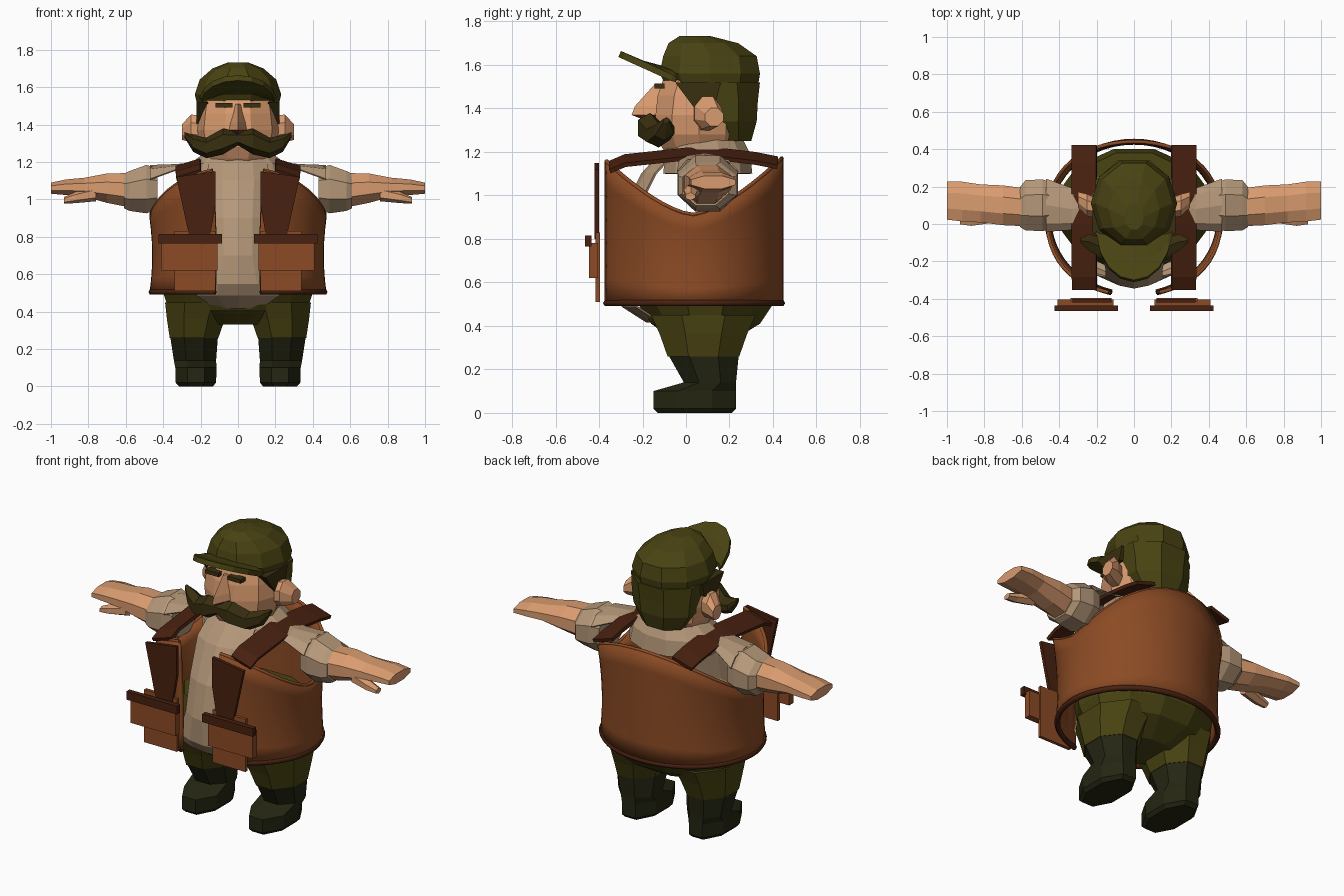
import bpy, bmesh
from math import sin, cos, pi, radians
from mathutils import Vector

if "Cube" in bpy.data.objects:
    bpy.data.objects.remove(bpy.data.objects["Cube"])


def material(name, rgb):
    m = bpy.data.materials.new(name)
    m.use_nodes = True
    m.diffuse_color = (*rgb, 1)
    m.node_tree.nodes["Principled BSDF"].inputs["Base Color"].default_value = (*rgb, 1)
    return m


SKIN = material("skin", (0.70, 0.33, 0.16))
SHIRT = material("beige shirt", (0.46, 0.31, 0.19))
OLIVE = material("olive cloth", (0.066, 0.056, 0.006))
HAIR = material("dark olive hair", (0.04, 0.028, 0.005))
BOOT = material("boot black green", (0.018, 0.019, 0.006))
LEATHER = material("vest leather", (0.26, 0.07, 0.018))
TRIM = material("dark leather trim", (0.065, 0.015, 0.005))
RED = material("nostril brown", (0.2, 0.04, 0.02))


def add_solid(ob, thick):
    mod = ob.modifiers.new("thickness", "SOLIDIFY")
    mod.thickness = thick
    mod.offset = 0


def loft(name, rings, mat, closed=True, thick=0, side=1):
    """Skin a list of equal-length point rings; closed rings get end caps."""
    bm = bmesh.new()
    rows = [[bm.verts.new((side * p[0], p[1], p[2])) for p in r] for r in rings]
    n = len(rows[0])
    for a, b in zip(rows, rows[1:]):
        for i in range(n if closed else n - 1):
            j = (i + 1) % n
            bm.faces.new((a[i], a[j], b[j], b[i]))
    if closed and not thick:
        bm.faces.new(rows[0])
        bm.faces.new(rows[-1])
    bmesh.ops.recalc_face_normals(bm, faces=bm.faces)
    me = bpy.data.meshes.new(name)
    bm.to_mesh(me)
    bm.free()
    me.materials.append(mat)
    ob = bpy.data.objects.new(name, me)
    bpy.context.collection.objects.link(ob)
    if thick:
        add_solid(ob, thick)
    return ob


def level(z, cx, cy, rx, ry, n=8):
    """Horizontal polygon with a flat side to the front."""
    k = 1 / cos(pi / n)
    angles = [2 * pi * (i + 0.5) / n for i in range(n)]
    return [(cx + rx * k * sin(a), cy - ry * k * cos(a), z) for a in angles]


def upright(x, cy, cz, ry, rz, n=8, arc=None):
    """Polygon across the x axis, or only an upper arc of it."""
    lo, hi = arc or (22.5, 337.5)
    angles = [radians(lo + (hi - lo) * i / (n - 1)) for i in range(n)]
    return [(x, cy + ry * cos(a), cz + rz * sin(a)) for a in angles]


def box(name, x, y, z, mat, side=1):
    rings = [[(x[0], y[0], h), (x[1], y[0], h), (x[1], y[1], h), (x[0], y[1], h)] for h in z]
    return loft(name, rings, mat, side=side)


def smooth(ob):
    bpy.ops.object.select_all(action="DESELECT")
    ob.select_set(True)
    bpy.context.view_layer.objects.active = ob
    bpy.ops.object.shade_smooth_by_angle(angle=radians(35))


# Trousers and shirt
loft("trouser_hips", [level(z, 0, cy, rx, ry, 12) for z, cy, rx, ry in (
    (0.33, 0.08, 0.18, 0.13), (0.41, 0.09, 0.37, 0.25), (0.5, 0.09, 0.40, 0.31),
    (0.6, 0.08, 0.41, 0.32), (0.72, 0.08, 0.36, 0.30))], OLIVE)
strip = []
for z, y, w in ((1.22, -0.09, 0.15), (1.1, -0.2, 0.17), (0.9, -0.3, 0.15),
                (0.7, -0.34, 0.15), (0.55, -0.33, 0.2), (0.49, -0.29, 0.22), (0.42, -0.18, 0.12)):
    strip.append([(w * t, y + 0.06 * t * t, z) for t in (-1, -0.5, 0, 0.5, 1)])
loft("shirt_front", strip, SHIRT, closed=False, thick=0.01)
loft("shirt_yoke", [level(z, 0, 0.1, rx, ry, 12) for z, rx, ry in (
    (1.25, 0.17, 0.16), (1.19, 0.25, 0.19), (1.1, 0.27, 0.2))], SHIRT, thick=0.01)

# Head
loft("head", [level(z, 0, cy, rx, ry, 10) for z, cy, rx, ry in (
    (1.17, 0.08, 0.17, 0.15), (1.22, 0.06, 0.17, 0.17), (1.28, 0.06, 0.20, 0.20),
    (1.37, 0.06, 0.215, 0.20), (1.46, 0.07, 0.205, 0.20), (1.55, 0.09, 0.19, 0.19))], SKIN)
nose = loft("nose", [[(-w, -0.11, z), (0, tip, z), (w, -0.11, z)] for z, w, tip in (
    (1.33, 0.03, -0.15), (1.37, 0.06, -0.25), (1.41, 0.05, -0.235), (1.51, 0.015, -0.145))], SKIN)
nose.data.materials.append(RED)
for f in nose.data.polygons:
    f.material_index = int(f.normal.z < -0.5)
loft("back_hair", [level(z, 0, cy, rx, ry) for z, cy, rx, ry in (
    (1.25, 0.2, 0.13, 0.10), (1.34, 0.18, 0.185, 0.145), (1.43, 0.18, 0.195, 0.15),
    (1.52, 0.16, 0.205, 0.18))], OLIVE)

# Cap with curved peak
loft("cap_crown", [level(z, 0, cy, rx, ry, 10) for z, cy, rx, ry in (
    (1.5, 0.12, 0.205, 0.21), (1.56, 0.11, 0.22, 0.23), (1.64, 0.11, 0.195, 0.215),
    (1.70, 0.08, 0.13, 0.16), (1.733, 0.04, 0.05, 0.07))], OLIVE)
arc = [radians(-85 + 170 * i / 8) for i in range(9)]
loft("cap_peak", [[(0.2 * sin(a), -0.04 - d * cos(a), 1.53 + h * cos(a)) for a in arc]
                  for d, h in ((0.03, 0.04), (0.16, 0.075), (0.265, 0.12))],
     OLIVE, closed=False, thick=0.03)

# Vest shell, open at the front, with dipping armholes
FRONT, SEG = radians(15), 48
sweep = [FRONT + (2 * pi - 2 * FRONT) * i / SEG for i in range(SEG + 1)]


def vest_point(a, t):
    y = 0.03 - 0.41 * cos(a)
    rim = 0.91 + 0.26 * abs(cos(a)) ** 1.5
    z = 0.505 + t * (rim - 0.505)
    rx = 0.45 + 0.35 * (z - 0.7) ** 2
    return (rx * sin(a), y, z)


vest = loft("vest_shell", [[vest_point(a, t / 6) for a in sweep] for t in range(7)],
            LEATHER, closed=False, thick=0.018)
smooth(vest)
for label, t, r in (("vest_hem", 0, 0.016), ("vest_rim_piping", 1, 0.01)):
    cu = bpy.data.curves.new(label, "CURVE")
    cu.dimensions = "3D"
    cu.bevel_depth = r
    cu.bevel_resolution = 1
    cu.use_fill_caps = True
    sp = cu.splines.new("POLY")
    sp.points.add(SEG)
    for p, a in zip(sp.points, sweep):
        p.co = (*vest_point(a, t), 1)
    cu.materials.append(TRIM if t == 0 else LEATHER)
    bpy.context.collection.objects.link(bpy.data.objects.new(label, cu))

# Paired parts
for s, tag in ((1, "left_"), (-1, "right_")):
    # Legs and boots
    loft(tag + "trouser_leg", [level(z, cx, 0.08, rx, ry) for z, cx, rx, ry in (
        (0.26, 0.235, 0.13, 0.165), (0.36, 0.225, 0.155, 0.2), (0.45, 0.21, 0.18, 0.24))],
        OLIVE, side=s)
    loft(tag + "boot", [level(z, cx, cy, rx, ry) for z, cx, cy, rx, ry in (
        (0, 0.225, 0.04, 0.09, 0.17), (0.02, 0.225, 0.04, 0.108, 0.19),
        (0.1, 0.225, 0.04, 0.11, 0.19), (0.14, 0.23, 0.11, 0.113, 0.12),
        (0.27, 0.235, 0.08, 0.128, 0.163))], BOOT, side=s)

    # Arms
    loft(tag + "shoulder", [upright(*r, n=5, arc=(5, 175)) for r in (
        (0.17, 0.1, 1.17, 0.12, 0.03), (0.33, 0.08, 1.155, 0.11, 0.03),
        (0.47, 0.1, 1.1, 0.14, 0.08))], SHIRT, closed=False, thick=0.008, side=s)
    loft(tag + "sleeve", [upright(*r) for r in (
        (0.43, 0.1, 1.055, 0.13, 0.12), (0.49, 0.1, 1.055, 0.15, 0.14),
        (0.58, 0.1, 1.045, 0.145, 0.115), (0.61, 0.09, 1.045, 0.115, 0.1))], SHIRT, side=s)
    loft(tag + "forearm_and_hand", [upright(*r) for r in (
        (0.59, 0.09, 1.05, 0.11, 0.098), (0.7, 0.1, 1.06, 0.115, 0.085),
        (0.82, 0.11, 1.065, 0.11, 0.055), (0.92, 0.12, 1.065, 0.115, 0.045),
        (1.0, 0.125, 1.06, 0.11, 0.032))], SKIN, side=s)
    loft(tag + "thumb", [upright(*r, n=6) for r in (
        (0.76, 0.04, 1.03, 0.04, 0.04), (0.87, 0.02, 1.01, 0.035, 0.03),
        (0.93, 0.02, 0.995, 0.025, 0.018))], SKIN, side=s)

    # Face details
    loft(tag + "ear", [upright(*r) for r in (
        (0.18, 0.08, 1.37, 0.05, 0.08), (0.25, 0.1, 1.38, 0.065, 0.08),
        (0.30, 0.13, 1.36, 0.045, 0.045))], SKIN, side=s)
    loft(tag + "sideburn", [[(x, -0.05, 1.52), (x, 0.16, 1.52), (x, 0.14, 1.44), (x, 0.04, 1.40)]
                            for x in (0.16, 0.222)], HAIR, side=s)
    loft(tag + "moustache", [upright(*r, n=6) for r in (
        (0, -0.17, 1.325, 0.05, 0.035), (0.08, -0.17, 1.31, 0.06, 0.07),
        (0.17, -0.13, 1.275, 0.06, 0.055), (0.24, -0.1, 1.3, 0.05, 0.045),
        (0.285, -0.09, 1.345, 0.015, 0.015))], HAIR, side=s)
    box(tag + "eyebrow", (0.03, 0.12), (-0.145, -0.1), (1.492, 1.515), HAIR, s)

    # Vest front: panel, lapel, pocket and flap
    box(tag + "front_panel", (0.12, 0.34), (-0.415, -0.395), (0.51, 0.83), LEATHER, s)
    outline = [(0.12, 1.15), (0.33, 1.12), (0.26, 0.8), (0.15, 0.8), (0.12, 0.97)]
    loft(tag + "lapel", [[(x, y, z) for x, z in outline] for y in (-0.42, -0.4)], TRIM, side=s)
    box(tag + "pocket", (0.11, 0.41), (-0.445, -0.405), (0.62, 0.78), LEATHER, s)
    box(tag + "pocket_flap", (0.085, 0.425), (-0.465, -0.435), (0.765, 0.815), TRIM, s)

    # Shoulder strap, higher on its inner edge
    loft(tag + "strap", [[(0.2, y, z + 0.02), (0.33, y, z - 0.02)] for y, z in (
        (-0.35, 1.13), (-0.28, 1.16), (0, 1.19), (0.15, 1.19), (0.32, 1.17), (0.42, 1.15))],
        TRIM, closed=False, thick=0.02, side=s)
